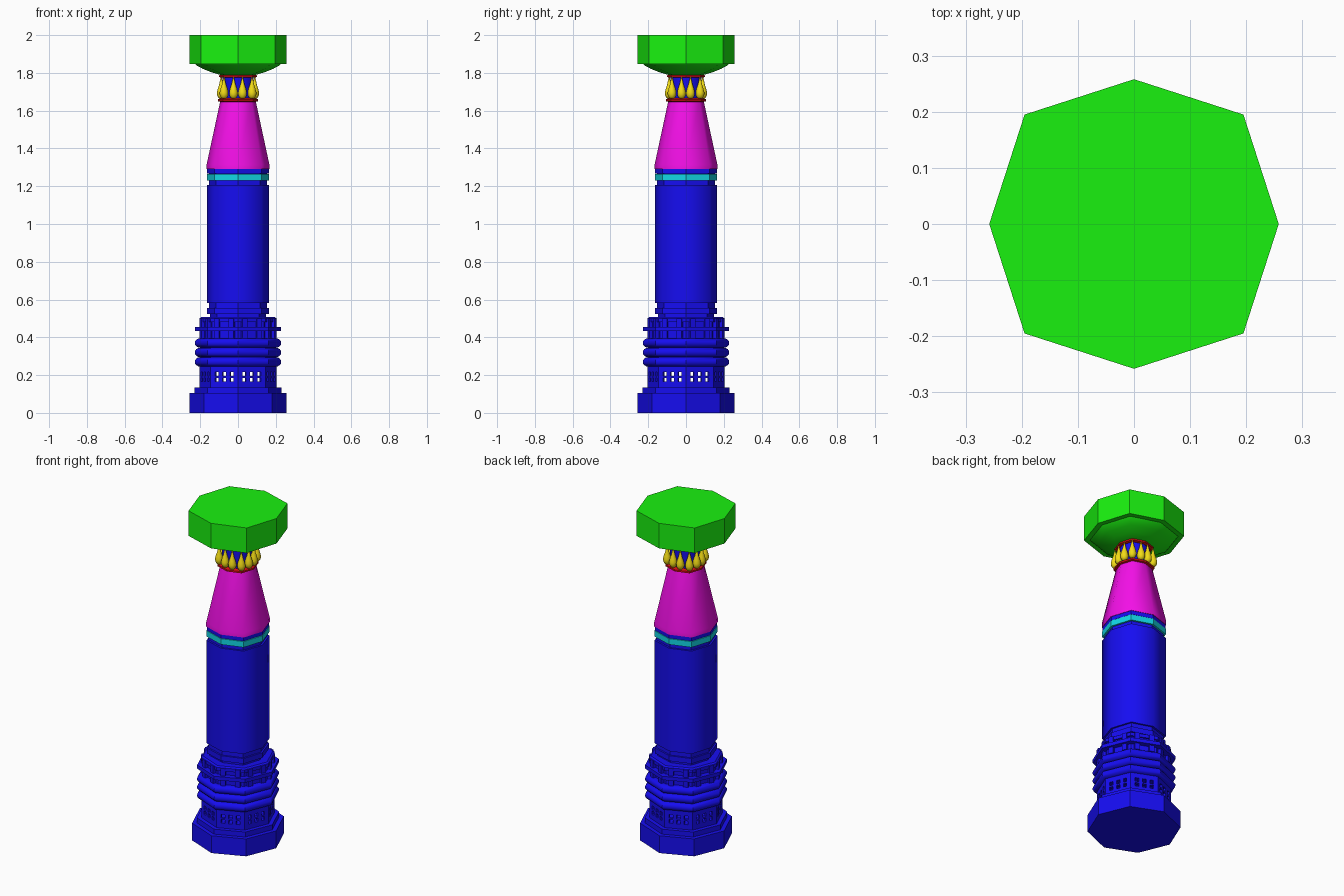
import bpy, bmesh, math
from mathutils import Matrix, Vector

if "Cube" in bpy.data.objects:
    bpy.data.objects.remove(bpy.data.objects["Cube"])

WIDE = 1.069  # shaft and capital: diagonal corners sit further out
REG = 1.0     # foot and gallery: regular octagon


def material(name, rgb):
    m = bpy.data.materials.new(name)
    m.diffuse_color = (*rgb, 1)
    m.use_nodes = True
    m.node_tree.nodes["Principled BSDF"].inputs["Base Color"].default_value = m.diffuse_color
    return m


BLUE = material("blue", (0.008, 0.004, 0.88))
CYAN = material("cyan", (0.006, 0.68, 0.78))
MAGENTA = material("magenta", (0.9, 0.005, 0.8))
RED = material("red", (0.7, 0.005, 0.006))
YELLOW = material("yellow", (0.9, 0.72, 0.008))
GREEN = material("green", (0.01, 0.88, 0.005))


def finish(bm, name, mat, smooth=None):
    bmesh.ops.recalc_face_normals(bm, faces=bm.faces)
    me = bpy.data.meshes.new(name)
    bm.to_mesh(me)
    bm.free()
    me.materials.append(mat)
    ob = bpy.data.objects.new(name, me)
    bpy.context.collection.objects.link(ob)
    if smooth:
        bpy.ops.object.select_all(action='DESELECT')
        ob.select_set(True)
        bpy.context.view_layer.objects.active = ob
        bpy.ops.object.shade_smooth_by_angle(angle=math.radians(smooth))
    return ob


def add_stack(bm, profile, sides=8, diag=WIDE, centre=(0, 0)):
    """Capped stack of polygon rings from (radius, z) pairs."""
    rings = []
    for r, z in profile:
        ring = []
        for k in range(sides):
            a = 2 * math.pi * k / sides
            rr = r * (diag if k % 2 else 1)
            ring.append(bm.verts.new((centre[0] + rr * math.cos(a),
                                      centre[1] + rr * math.sin(a), z)))
        rings.append(ring)
    for lo, hi in zip(rings, rings[1:]):
        for k in range(sides):
            n = (k + 1) % sides
            bm.faces.new((lo[k], lo[n], hi[n], hi[k]))
    bm.faces.new(rings[0][::-1])
    bm.faces.new(rings[-1])


def stack(name, mat, profile, smooth=None, diag=WIDE):
    bm = bmesh.new()
    add_stack(bm, profile, diag=diag)
    return finish(bm, name, mat, smooth)


def face_boxes(name, mat, r, boxes):
    """Repeat boxes (u0, u1, z0, z1, inner, outer) on all sides of a regular octagon."""
    bm = bmesh.new()
    apothem = r * math.cos(math.pi / 8)
    for k in range(8):
        turn = Matrix.Rotation(math.pi / 8 + k * math.pi / 4, 4, 'Z')
        for u0, u1, z0, z1, d0, d1 in boxes:
            loc = Matrix.Translation((apothem + (d0 + d1) / 2, (u0 + u1) / 2, (z0 + z1) / 2))
            size = Matrix.Diagonal((d1 - d0, u1 - u0, z1 - z0, 1))
            bmesh.ops.create_cube(bm, size=1, matrix=turn @ loc @ size)
    return finish(bm, name, mat)


# Stepped foot
stack("base", BLUE, [(0.256, 0), (0.256, 0.105)], diag=REG)
stack("base_step", BLUE, [(0.23, 0.105), (0.23, 0.135)], diag=REG)

# Hollow pierced drum: two bands joined by a window lattice
stack("drum_bottom_band", BLUE, [(0.205, 0.135), (0.205, 0.165)], diag=REG)
stack("drum_top_band", BLUE, [(0.205, 0.217), (0.205, 0.25)], diag=REG)
edge = 0.205 * math.sin(math.pi / 8)
face_boxes("window_lattice", BLUE, 0.205, [
    (-edge, -0.053, 0.165, 0.217, -0.018, 0),
    (-0.032, -0.011, 0.165, 0.217, -0.018, 0),
    (0.011, 0.032, 0.165, 0.217, -0.018, 0),
    (0.053, edge, 0.165, 0.217, -0.018, 0),
    (-0.053, 0.053, 0.186, 0.195, -0.018, 0)])

# Three rounded mouldings
for i in range(3):
    prof = [(0.2 + 0.029 * math.sin(math.pi * s / 8),
             0.27 + 0.05 * i - 0.025 * math.cos(math.pi * s / 8)) for s in range(9)]
    stack(f"rounded_moulding_{i + 1}", BLUE, prof, 30, REG)

# Gallery with rail and posts
stack("gallery_core", BLUE, [(0.194, 0.395), (0.194, 0.485)], diag=REG)
stack("gallery_top", BLUE, [(0.205, 0.48), (0.205, 0.5), (0.195, 0.507)], diag=REG)
stack("gallery_rail", BLUE, [(0.228, 0.433), (0.228, 0.455)], diag=REG)
face_boxes("gallery_posts", BLUE, 0.194, [
    (u - 0.014, u + 0.014, 0.395, 0.5, -0.01, 0.018) for u in (-0.042, 0.042)])

# Collar and shaft
stack("collar", BLUE, [(0.148, 0.5), (0.148, 0.523), (0.163, 0.523), (0.163, 0.555),
                       (0.153, 0.555), (0.153, 0.585)])
stack("shaft", BLUE, [(0.164, 0.583), (0.164, 1.207)], 60)
stack("shaft_neck", BLUE, [(0.153, 1.207), (0.153, 1.267), (0.163, 1.267), (0.163, 1.29)])
stack("cyan_band", CYAN, [(0.165, 1.23), (0.165, 1.265)])

# Tapered upper shaft
stack("tapered_shaft", MAGENTA, [(0.166, 1.29), (0.166, 1.315), (0.094, 1.65)], 60)

# Neck with red rings and a ring of drops, pushed out on the diagonals
stack("lower_red_ring", RED, [(0.09, 1.646), (0.106, 1.65), (0.106, 1.66), (0.09, 1.666)])
stack("neck", BLUE, [(0.083, 1.66), (0.083, 1.785)], 60)
stack("upper_red_ring", RED, [(0.09, 1.775), (0.1, 1.778), (0.1, 1.787), (0.09, 1.792)])
drop = [(0.01, 1.664), (0.018, 1.673), (0.0225, 1.685), (0.0225, 1.698),
        (0.018, 1.717), (0.011, 1.738), (0.007, 1.757), (0.002, 1.778)]
bm = bmesh.new()
for i in range(12):
    a = math.radians(15 + 30 * i)
    r = 0.105 if i % 3 == 1 else 0.092
    add_stack(bm, drop, 12, 1, (r * math.cos(a), r * math.sin(a)))
finish(bm, "drop_ring", YELLOW, 50)

# Flared capital and slab
stack("capital_flare", GREEN, [(0.095, 1.79), (0.14, 1.803), (0.185, 1.821),
                               (0.22, 1.84), (0.23, 1.85)], 60)
stack("capital_slab", GREEN, [(0.258, 1.848), (0.258, 2.0)])
